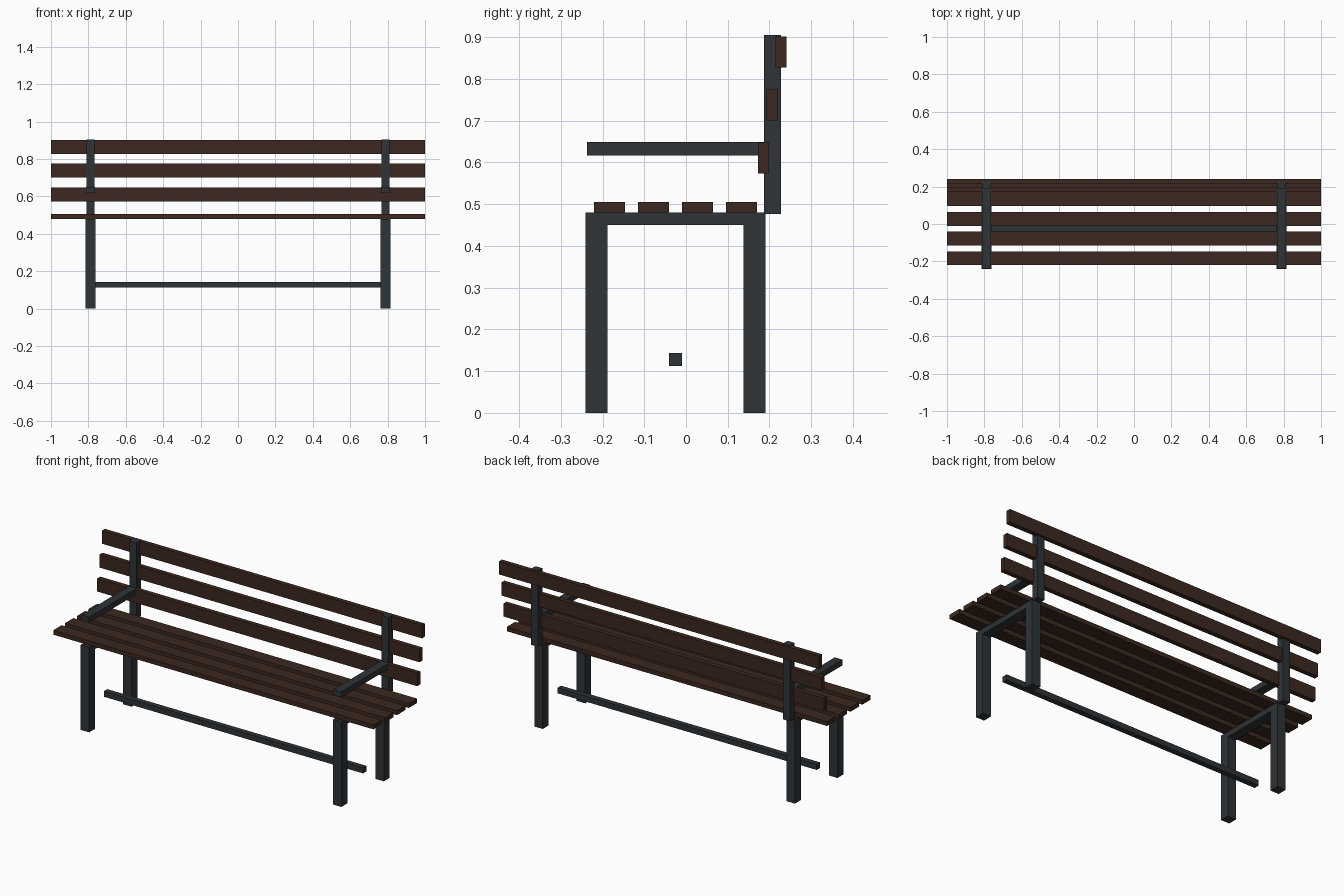
import bpy

if "Cube" in bpy.data.objects:
    bpy.data.objects.remove(bpy.data.objects["Cube"])


def material(name, rgb):
    m = bpy.data.materials.new(name)
    m.diffuse_color = (*rgb, 1)
    m.use_nodes = True
    m.node_tree.nodes["Principled BSDF"].inputs["Base Color"].default_value = m.diffuse_color
    return m


WOOD = material("dark_wood", (0.045, 0.021, 0.014))
METAL = material("dark_metal", (0.028, 0.033, 0.038))


def box(name, x, y, z, mat):
    """Box from (min, max) ranges on each axis."""
    bpy.ops.mesh.primitive_cube_add(size=1, location=[(a + b) / 2 for a, b in (x, y, z)])
    ob = bpy.context.object
    ob.name = name
    ob.scale = [b - a for a, b in (x, y, z)]
    bpy.ops.object.transform_apply(location=False, rotation=False, scale=True)
    ob.data.materials.append(mat)


# Side frames: legs, seat rail, back post and armrest
for side, s in (("left", -1), ("right", 1)):
    cx = s * 0.788
    wide = (cx - 0.0265, cx + 0.0265)
    slim = (cx - 0.022, cx + 0.022)
    box(f"front_leg_{side}", wide, (-0.241, -0.188), (0, 0.45), METAL)
    box(f"rear_leg_{side}", wide, (0.138, 0.191), (0, 0.45), METAL)
    box(f"seat_rail_{side}", wide, (-0.241, 0.191), (0.45, 0.48), METAL)
    box(f"back_post_{side}", slim, (0.187, 0.228), (0.477, 0.905), METAL)
    box(f"armrest_{side}", (cx - 0.024, cx + 0.024), (-0.237, 0.188), (0.617, 0.649), METAL)

# Stretcher bar between the frames
box("stretcher", (-0.81, 0.81), (-0.041, -0.010), (0.112, 0.143), METAL)

# Seat slats
for i in range(4):
    y = -0.220 + i * 0.1053
    box(f"seat_slat_{i + 1}", (-1, 1), (y, y + 0.074), (0.48, 0.505), WOOD)

# Back slats, stepping backwards as they rise
for i in range(3):
    y, z = 0.172 + i * 0.021, 0.574 + i * 0.127
    box(f"back_slat_{i + 1}", (-1, 1), (y, y + 0.0265), (z, z + 0.074), WOOD)
